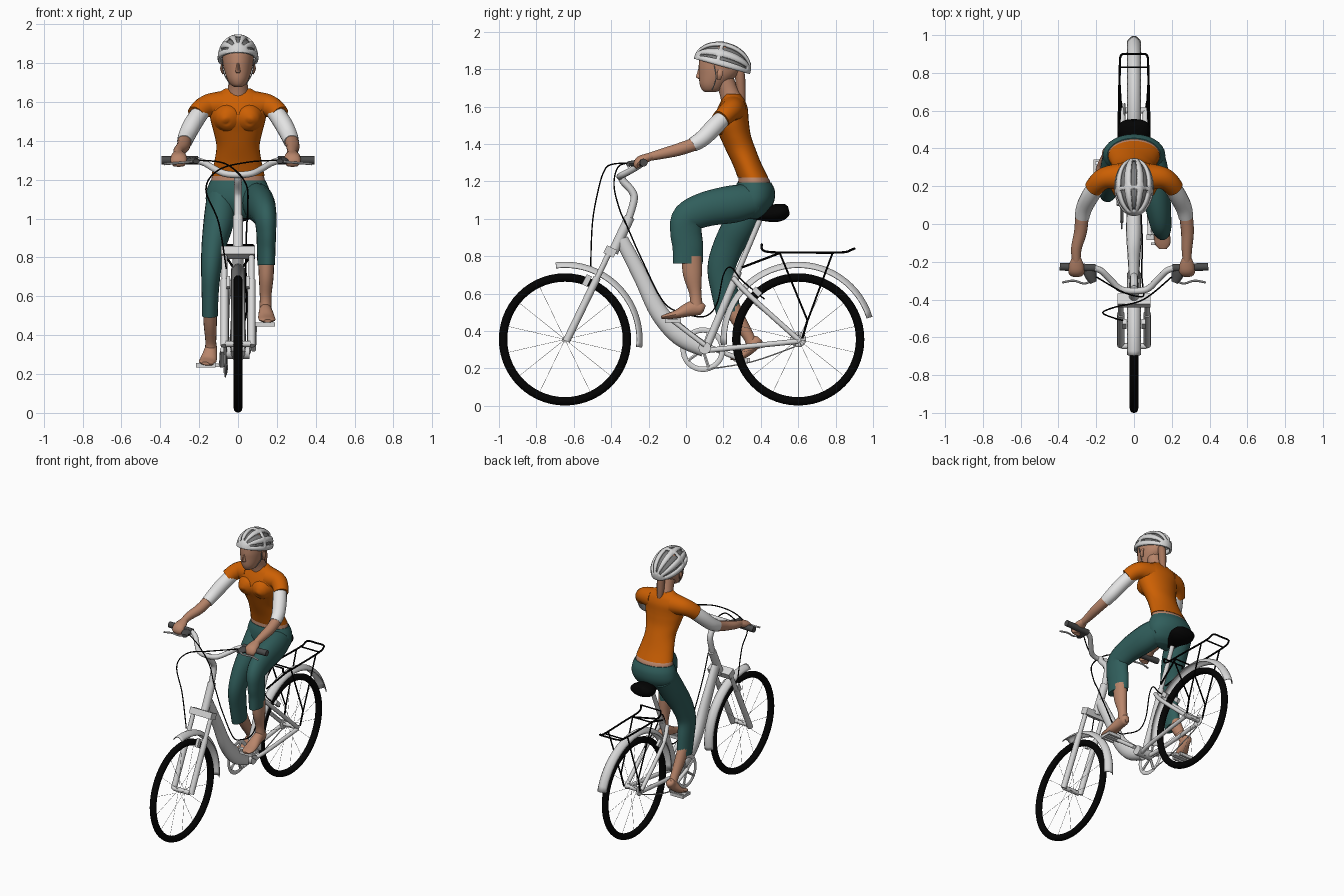
import bpy, bmesh, math
from mathutils import Vector, Matrix

def mat(name, r, g, b):
    m = bpy.data.materials.new(name)
    m.diffuse_color = (r, g, b, 1)
    return m

FRAME = mat("frame_light_grey", .68, .68, .68)
BLACK = mat("rubber_black", .001, .001, .001)
GRIP = mat("grip_grey", .07, .07, .07)
SKIN = mat("skin", .48, .235, .145)
HAIR = mat("hair_brown", .37, .175, .105)
SHIRT = mat("shirt_orange", .6, .115, .001)
TROUSER = mat("trouser_teal", .03, .112, .106)
WHITE = mat("sleeve_white", .78, .78, .78)
LINER = mat("helmet_liner_grey", .2, .2, .2)

def finish(bm, name, m):
    bmesh.ops.recalc_face_normals(bm, faces=bm.faces)
    me = bpy.data.meshes.new(name)
    bm.to_mesh(me)
    bm.free()
    me.materials.append(m)
    ob = bpy.data.objects.new(name, me)
    bpy.context.scene.collection.objects.link(ob)
    return ob

def catmull(v, i, t):
    a, b, c, d = v[max(i - 1, 0)], v[i], v[i + 1], v[min(i + 2, len(v) - 1)]
    return .5 * (2 * b + (c - a) * t + (2 * a - 5 * b + 4 * c - d) * t * t + (3 * b - a - 3 * c + d) * t ** 3)

def tube(name, pts, radii, m, n=12, steps=5, normal=None):
    """Smooth loft through pts; radii = one value, or per point r or (side, depth)."""
    P = [Vector(p) for p in pts]
    if not isinstance(radii, list):
        radii = [radii] * len(P)
    R = [Vector(r) if isinstance(r, tuple) else Vector((r, r)) for r in radii]
    if len(P) == 2:
        steps = 1
    C, Q = [], []
    for i in range(len(P) - 1):
        for k in range(steps):
            C.append(catmull(P, i, k / steps))
            Q.append(catmull(R, i, k / steps))
    C.append(P[-1]); Q.append(R[-1])
    bm, rings, side = bmesh.new(), [], None
    for i, c in enumerate(C):
        t = Vector(normal) if normal else (C[min(i + 1, len(C) - 1)] - C[max(i - 1, 0)]).normalized()
        if side is None:
            side = Vector((1, 0, 0)) if abs(t.x) < .9 else Vector((0, 0, 1))
        side = (side - t * side.dot(t)).normalized()
        up = t.cross(side)
        rings.append([bm.verts.new(c + side * Q[i].x * math.cos(2 * math.pi * j / n)
                                   + up * Q[i].y * math.sin(2 * math.pi * j / n)) for j in range(n)])
    for a, b in zip(rings, rings[1:]):
        for j in range(n):
            bm.faces.new((a[j], a[(j + 1) % n], b[(j + 1) % n], b[j]))
    bm.faces.new(rings[0]); bm.faces.new(rings[-1])
    return finish(bm, name, m)

def stack(name, secs, m, n=28):
    """Horizontal loft: (z, y front, y back, half width)."""
    return tube(name, [(0, (f + b) / 2, z) for z, f, b, w in secs],
                [(w, (b - f) / 2) for z, f, b, w in secs], m, n, 5, (0, 0, 1))

def box(name, c, size, m, tilt=0):
    bm = bmesh.new()
    bmesh.ops.create_cube(bm, size=1, matrix=Matrix.Translation(c) @ Matrix.Rotation(tilt, 4, 'X') @ Matrix.Diagonal((*size, 1)))
    return finish(bm, name, m)

def ring(name, x, y, z, R, r, m, rx=None, N=56, n=12):
    """Torus whose axle runs along x."""
    bm = bmesh.new()
    v = [[bm.verts.new((x + (rx or r) * math.sin(2 * math.pi * j / n),
                        y + (R + r * math.cos(2 * math.pi * j / n)) * math.cos(2 * math.pi * i / N),
                        z + (R + r * math.cos(2 * math.pi * j / n)) * math.sin(2 * math.pi * i / N)))
          for j in range(n)] for i in range(N)]
    for i in range(N):
        for j in range(n):
            a, b, k = v[i], v[(i + 1) % N], (j + 1) % n
            bm.faces.new((a[j], a[k], b[k], b[j]))
    return finish(bm, name, m)

# wheels and fenders
AZ = .355
def wheel(tag, y, a0, a1):
    ring(tag + "_tyre", 0, y, AZ, .331, .0225, BLACK)
    tube(tag + "_hub", [(-.065, y, AZ), (.065, y, AZ)], .016, FRAME)
    for i in range(14):
        a, s = 2 * math.pi * (i + .5) / 14, (-1) ** i
        tube(tag + "_spoke", [(s * .025, y, AZ), (0, y + .315 * math.cos(a), AZ + .315 * math.sin(a))], .001, FRAME, 5)
    bm, rows = bmesh.new(), []
    for i in range(31):
        a = math.radians(a0 + (a1 - a0) * i / 30)
        rows.append([bm.verts.new((.037 * s, y + (.415 - .03 * s * s) * math.cos(a), AZ + (.415 - .03 * s * s) * math.sin(a)))
                     for s in (-1, -.75, -.4, 0, .4, .75, 1)])
    for a, b in zip(rows, rows[1:]):
        for j in range(6):
            bm.faces.new((a[j], a[j + 1], b[j + 1], b[j]))
    f = finish(bm, tag + "_fender", FRAME)
    f.modifiers.new("thickness", 'SOLIDIFY').thickness = .005

FY, RY = -.647, .6
wheel("front", FY, -6, 97)
wheel("rear", RY, 17, 184)

# frame
tube("down_tube", [(0, -.345, .89), (0, -.235, .68), (0, -.145, .5), (0, -.03, .375), (0, .1, .3)],
     [(.026, .036), (.03, .042), (.036, .048), (.042, .054), (.036, .04)], FRAME, 16)
tube("head_tube", [(0, -.39, .82), (0, -.30, 1.01)], .027, FRAME, 16)
tube("stem", [(0, -.31, .99), (0, -.278, 1.10), (0, -.29, 1.15), (0, -.335, 1.2), (0, -.345, 1.23)], .02, FRAME)
tube("seat_tube", [(0, .1, .29), (0, .28, .72)], .021, FRAME)
tube("seat_post", [(0, .27, .7), (0, .405, 1.02)], .015, FRAME)
tube("bottom_bracket", [(-.06, .1, .31), (.06, .1, .31)], .033, FRAME, 16)
box("fork_crown", (0, -.405, .825), (.175, .06, .045), FRAME, -.45)
for s in (-1, 1):
    tube("fork_upper", [(s * .07, -.41, .82), (s * .07, -.51, .61)], .015, FRAME)
    tube("fork_lower", [(s * .07, -.475, .685), (s * .07, -.64, .345)], .02, FRAME)
    box("front_brake", (s * .05, -.53, .67), (.02, .03, .06), FRAME, -.45)
    tube("seat_stay", [(s * .025, .25, .685), (s * .055, .35, .58), (s * .06, RY, AZ)], .014, FRAME)
    tube("chain_stay", [(s * .03, .1, .295), (s * .05, .25, .31), (s * .06, RY, .345)], .014, FRAME)
    box("rear_brake", (s * .05, .38, .61), (.02, .03, .05), FRAME, .8)

# drivetrain on the rider's right, cranks and pedals on both sides
ring("chainring", -.065, .09, .3, .105, .014, FRAME, .005, 40, 8)
for i in range(5):
    a = i * 1.2566
    tube("chainring_arm", [(-.065, .09, .3), (-.065, .09 + .1 * math.cos(a), .3 + .1 * math.sin(a))], .009, FRAME, 6)
ring("sprocket", -.05, RY, AZ, .03, .012, FRAME, .006, 24, 8)
tube("chain_bottom", [(-.062, .11, .195), (-.055, .35, .235), (-.055, .58, .315)], .004, FRAME, 6)
for s, x, y, z in ((1, .14, -.07, .455), (-1, -.165, .3, .245)):
    tube("crank", [(s * .08, .1, .325), (s * .085, y, z)], .013, FRAME)
    for d in (-.035, .035):
        box("pedal_bar", (x, y + d, z), (.1, .014, .022), FRAME)
    box("pedal_core", (x - s * .015, y, z), (.12, .03, .02), FRAME)
    box("pedal_end", (x + s * .045, y, z), (.01, .08, .018), FRAME)

# seat and luggage rack
tube("seat", [(0, .29, 1.03), (0, .31, 1.03), (0, .4, 1.025), (0, .48, 1.03), (0, .53, 1.042), (0, .55, 1.047)],
     [(.012, .01), (.027, .02), (.048, .035), (.085, .048), (.077, .039), (.045, .02)], BLACK, 20)
for s in (-1, 1):
    tube("rack_rail", [(s * .08, .405, .865), (s * .08, .425, .825), (s * .08, .6, .82), (s * .075, .83, .82),
                       (s * .072, .885, .835), (s * .055, .9, .84), (0, .9, .84)], .006, BLACK, 8)
    tube("rack_front_arm", [(s * .02, .3, .74), (s * .07, .51, .82)], .006, BLACK, 8)
    for y in (.5, .785):
        tube("rack_strut", [(s * .078, y, .82), (s * .07, .65, .455)], .005, BLACK, 8)
    tube("rack_foot", [(s * .07, .65, .46), (s * .065, .622, .36)], .006, BLACK, 8)
for y, z in ((.405, .865), (.51, .82), (.83, .82)):
    tube("rack_crossbar", [(-.08, y, z), (.08, y, z)], .005, BLACK, 8)

# handlebar, grips, levers and cables
bar = [(.215, -.232, 1.3), (.17, -.25, 1.285), (.12, -.3, 1.255), (.07, -.345, 1.232)]
tube("handlebar", [(-x, y, z) for x, y, z in bar] + [(0, -.355, 1.225)] + bar[::-1], .017, FRAME, 12)
for s in (-1, 1):
    tube("grip", [(s * .205, -.233, 1.3), (s * .393, -.226, 1.3)], .021, GRIP, 14)
    tube("lever_mount", [(s * .235, -.235, 1.298), (s * .23, -.27, 1.296), (s * .215, -.31, 1.295)], [(.035, .018), (.032, .018), (.018, .012)], GRIP, 12)
    tube("brake_lever", [(s * .21, -.29, 1.295), (s * .26, -.315, 1.29), (s * .32, -.3, 1.285), (s * .38, -.31, 1.28)], .006, FRAME, 8)
tube("brake_cable", [(.2, -.28, 1.3), (.05, -.4, 1.29), (-.1, -.44, 1.25), (-.165, -.47, 1.15), (-.1, -.5, .98), (-.06, -.51, .74)], .004, BLACK, 6, 8)
tube("gear_cable", [(-.2, -.28, 1.3), (-.06, -.36, 1.28), (.04, -.385, 1.18), (.05, -.355, 1.05), (.045, -.315, .96), (.04, -.24, .79), (.045, -.12, .555),
                    (.04, -.01, .495), (.035, .1, .478), (.035, .165, .545), (.035, .2, .7), (.035, .24, .74), (.035, .3, .67), (.04, .42, .57)],
     .004, BLACK, 6, 8)

# rider torso, with a strip of bare waist between shirt and trousers
stack("hips", [(1.0, .31, .385, .1), (1.03, .28, .43, .14), (1.09, .258, .47, .165), (1.15, .26, .475, .16), (1.195, .274, .455, .142)], TROUSER)
stack("waist", [(1.17, .275, .455, .14), (1.21, .28, .445, .136), (1.24, .28, .415, .12)], SKIN)
stack("shirt", [(1.22, .277, .44, .137), (1.29, .25, .405, .122), (1.37, .212, .373, .111), (1.44, .18, .348, .124),
                (1.5, .153, .338, .14), (1.54, .152, .334, .147), (1.59, .168, .33, .157), (1.63, .187, .316, .135),
                (1.655, .2, .3, .09), (1.668, .205, .292, .068)], SHIRT)
for s in (-1, 1):
    tube("bust", [(s * .05, .25, 1.525), (s * .055, .19, 1.515), (s * .06, .16, 1.508), (s * .062, .143, 1.503), (s * .062, .137, 1.5)],
         [.085, .073, .054, .03, .008], SHIRT, 20)
tube("neck", [(0, .25, 1.62), (0, .225, 1.69), (0, .2, 1.76)], [.06, .05, .052], SKIN, 16)

# arms
for s, hx in ((-1, .305), (1, .28)):
    tube("shirt_sleeve", [(s * .08, .25, 1.585), (s * .145, .245, 1.583), (s * .185, .222, 1.565), (s * .214, .19, 1.535)],
         [.072, .06, .054, .05], SHIRT, 18)
    tube("under_sleeve", [(s * .18, .225, 1.565), (s * .228, .155, 1.495), (s * .262, .09, 1.43), (s * .275, .035, 1.395)],
         [.044, .047, .044, .039], WHITE, 16)
    tube("forearm", [(s * .275, .05, 1.4), (s * .283, -.04, 1.37), (s * hx, -.13, 1.347), (s * hx, -.2, 1.33)],
         [.036, .034, .028, .022], SKIN, 14)
    tube("hand", [(s * hx, -.175, 1.337), (s * hx, -.21, 1.325), (s * hx, -.245, 1.31), (s * hx, -.262, 1.29), (s * hx, -.255, 1.272)],
         [(.022, .02), (.037, .024), (.043, .026), (.04, .02), (.03, .012)], SKIN, 14)

# legs: left raised, right stretched down
tube("left_trouser", [(.085, .37, 1.1), (.105, .26, 1.08), (.125, .11, 1.052), (.14, .01, 1.005), (.145, .0, .93), (.145, .01, .85), (.145, .01, .76)],
     [(.075, .085), (.08, .1), (.07, .093), (.058, .085), (.05, .085), (.047, .083), (.044, .08)], TROUSER, 20)
tube("left_shin", [(.145, .03, .8), (.145, .035, .7), (.142, .05, .6), (.142, .055, .53)], [(.042, .055), (.038, .05), (.03, .032), (.032, .036)], SKIN, 16)
tube("left_foot", [(.142, .098, .515), (.142, .08, .52), (.142, .03, .52), (.147, -.05, .49), (.152, -.105, .478), (.153, -.132, .473)],
     [(.015, .018), (.03, .034), (.035, .04), (.043, .023), (.04, .014), (.02, .008)], SKIN, 16)
tube("right_trouser", [(-.085, .365, 1.1), (-.1, .295, .98), (-.125, .23, .86), (-.138, .19, .74), (-.143, .205, .62), (-.145, .225, .5)],
     [(.078, .09), (.078, .088), (.063, .082), (.052, .075), (.044, .072), (.041, .065)], TROUSER, 20)
tube("right_shin", [(-.145, .235, .55), (-.143, .28, .46), (-.14, .335, .37), (-.14, .352, .33)], [(.036, .045), (.034, .04), (.028, .03), (.03, .032)], SKIN, 16)
tube("right_foot", [(-.14, .395, .36), (-.14, .385, .35), (-.14, .355, .325), (-.152, .31, .275), (-.163, .265, .258), (-.167, .24, .254)],
     [(.015, .016), (.028, .03), (.033, .036), (.043, .022), (.04, .014), (.02, .008)], SKIN, 16)

# head and hair
stack("head", [(1.678, .1, .16, .02), (1.69, .085, .19, .038), (1.72, .073, .22, .056), (1.77, .069, .275, .073),
               (1.82, .068, .29, .08), (1.87, .08, .285, .078), (1.92, .14, .24, .05)], SKIN)
stack("nose", [(1.748, .066, .085, .008), (1.757, .053, .09, .013), (1.775, .057, .09, .01), (1.81, .068, .09, .006)], SKIN, 10)
for s in (-1, 1):
    tube("ear", [(s * .076, .175, 1.745), (s * .084, .18, 1.77), (s * .08, .185, 1.8)], [(.005, .01), (.008, .016), (.005, .012)], SKIN, 10)
tube("ponytail", [(0, .255, 1.8), (0, .285, 1.78), (0, .292, 1.71), (0, .298, 1.64), (0, .31, 1.595)], [.02, .026, .026, .02, .005], HAIR, 12)

# helmet: tilted half ellipsoid with rows of vents cut out, over a grey liner
def dome(name, k, m, vents):
    bm = bmesh.new()
    bmesh.ops.create_uvsphere(bm, u_segments=36, v_segments=24, radius=1, matrix=Matrix.Rotation(math.pi / 2, 4, 'X'))
    bmesh.ops.bisect_plane(bm, geom=bm.verts[:] + bm.edges[:] + bm.faces[:], plane_co=(0, 0, -.1), plane_no=(0, 0, -1), clear_outer=True)
    if vents:
        holes = []
        for f in bm.faces:
            c = f.calc_center_median()
            a = math.degrees(math.atan2(c.x, c.z)) + 180
            if int(a // 10) % 4 in (1, 2) and c.z > .12 and (-.9 < c.y < -.2 or -.1 < c.y < .45 or .55 < c.y < .9):
                holes.append(f)
        bmesh.ops.delete(bm, geom=holes, context='FACES')
    bm.transform(Matrix.Translation((0, .195, 1.826)) @ Matrix.Rotation(-.27, 4, 'X') @ Matrix.Diagonal((.105 * k, .156 * k, .12 * k, 1)))
    return finish(bm, name, m)

dome("helmet_liner", .88, LINER, False)
dome("helmet_shell", 1, FRAME, True).modifiers.new("thickness", 'SOLIDIFY').thickness = .014
for s in (-1, 1):
    tube("helmet_strap", [(s * .082, .15, 1.82), (s * .073, .16, 1.75), (s * .04, .14, 1.69)], .003, LINER, 6)

# smooth shading with sharp edges kept
for ob in bpy.context.scene.objects:
    ob.select_set(True)
    bpy.context.view_layer.objects.active = ob
bpy.ops.object.shade_smooth_by_angle(angle=math.radians(40))
